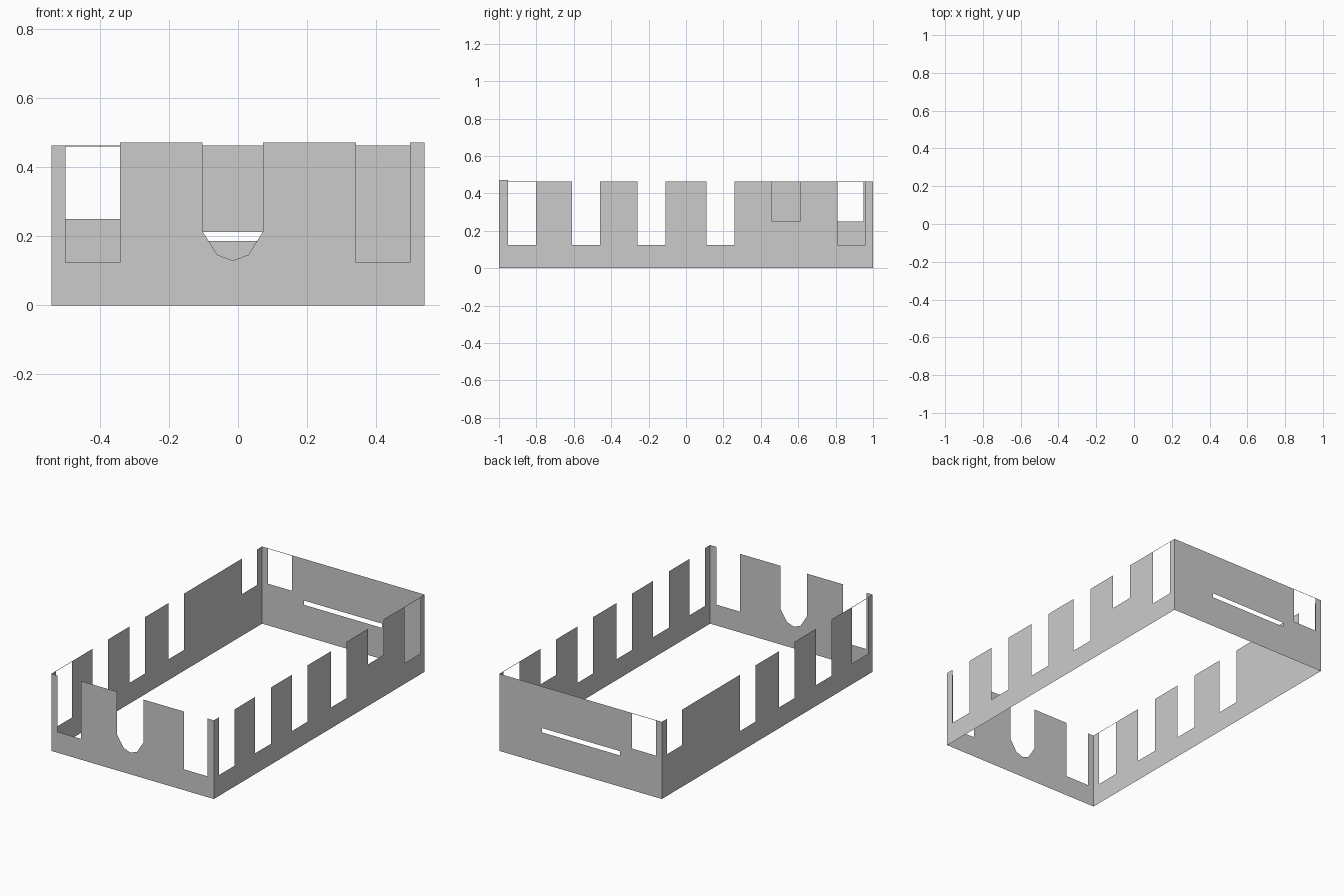
import bpy
import bmesh

if "Cube" in bpy.data.objects:
    bpy.data.objects.remove(bpy.data.objects["Cube"])

X, Y = 0.54, 1.0      # half width, half length
TOP, TALL = 0.463, 0.472
LOW, MID = 0.125, 0.25
STRIP = 0.003         # hairline strip closing some openings


def sheet(name, polygons, place):
    """Flat wall from (u, z) polygons; place maps (u, z) into 3D."""
    bm = bmesh.new()
    for poly in polygons:
        bm.faces.new([bm.verts.new(place(u, z)) for u, z in poly])
    bmesh.ops.remove_doubles(bm, verts=bm.verts, dist=1e-5)
    mesh = bpy.data.meshes.new(name)
    bm.to_mesh(mesh)
    bm.free()
    ob = bpy.data.objects.new(name, mesh)
    bpy.context.collection.objects.link(ob)
    return ob


def rect(u0, u1, z0, z1):
    return [(u0, z0), (u1, z0), (u1, z1), (u0, z1)]


def outline(half, posts, notches):
    """Wall outline; posts are top heights, notches are lists of points."""
    pts = [(-half, 0), (-half, posts[0])]
    for top, nxt, notch in zip(posts, posts[1:], notches):
        pts += [(notch[0][0], top)] + notch + [(notch[-1][0], nxt)]
    return pts + [(half, posts[-1]), (half, 0)]


def square(u0, u1, z):
    return [(u0, z), (u1, z)]


def bridge(u0, u1):
    return rect(u0, u1, TOP - STRIP, TOP)


# Front wall: two side notches and a rounded central notch
arch = [(-0.103, 0.215), (-0.06, 0.147), (-0.015, 0.13), (0.03, 0.147), (0.073, 0.215)]
front = outline(X, [TOP, TALL, TALL, TALL],
                [square(-0.5, -0.342, LOW), arch, square(0.342, 0.498, LOW)])
sheet("front_wall", [front], lambda u, z: (u, -Y, z))

# Back wall: corner opening and a long thin slot
S0, S1 = 0.187, 0.213
back = [rect(-X, X, 0, S0), rect(-X, -0.262, S0, S1), rect(0.257, X, S0, S1),
        rect(-X, X, S1, MID), rect(-X, -0.5, MID, TOP), rect(-0.342, X, MID, TOP),
        bridge(-0.5, -0.342)]
sheet("back_wall", back, lambda u, z: (u, Y, z))

# Side walls: four notches shared, rear ones differ
shared = [square(u, u + 0.15, LOW) for u in (-0.953, -0.61, -0.26, 0.11)]
right = outline(Y, [TALL] + [TOP] * 6,
                shared + [square(0.46, 0.61, MID), square(0.81, 0.96, LOW)])
sheet("right_wall", [right, bridge(0.81, 0.96)], lambda u, z: (X, u, z))

left = outline(Y, [TOP] * 6, shared + [square(0.81, 0.95, MID)])
sheet("left_wall", [left, bridge(-0.953, -0.803)], lambda u, z: (-X, u, z))
